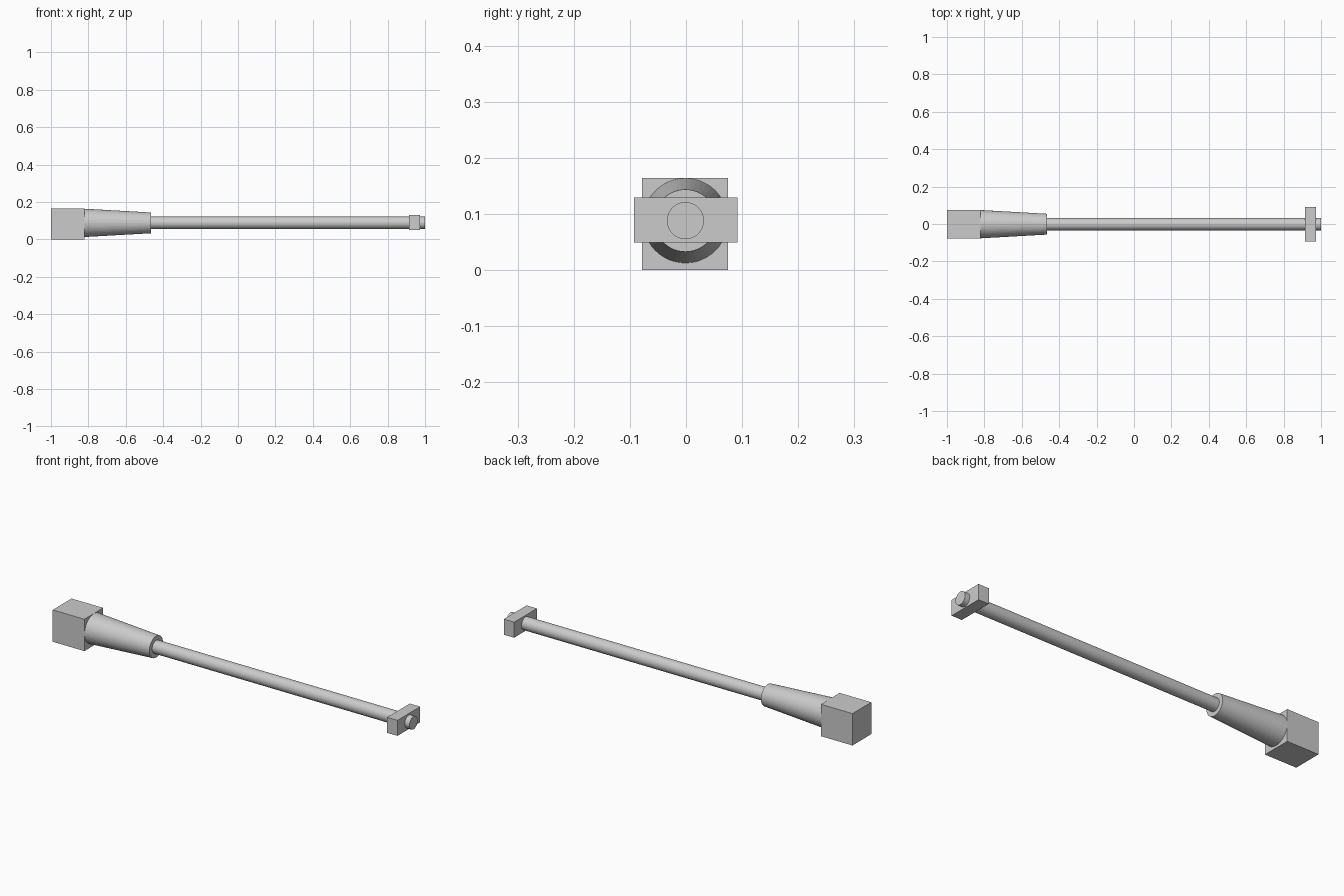
import bpy
from math import pi
from mathutils import Matrix

cube = bpy.data.objects.get("Cube")
if cube:
    bpy.data.objects.remove(cube, do_unlink=True)

AXIS_Y, AXIS_Z = -0.001, 0.088

grey = bpy.data.materials.new("plain grey")
grey.use_nodes = True
grey.diffuse_color = (0.6, 0.6, 0.6, 1)
grey.node_tree.nodes["Principled BSDF"].inputs["Base Color"].default_value = (0.6, 0.6, 0.6, 1)


def finish(name):
    obj = bpy.context.object
    obj.name = obj.data.name = name
    obj.data.materials.append(grey)
    return obj


def box(name, x, y, z):
    """Box spanning the given (low, high) ranges."""
    spans = (x, y, z)
    bpy.ops.mesh.primitive_cube_add(size=1, location=[(a + b) / 2 for a, b in spans])
    obj = finish(name)
    obj.data.transform(Matrix.Diagonal([b - a for a, b in spans] + [1]))
    return obj


def taper(name, x, r_start, r_end, sides):
    """Flat-faceted round part running along x."""
    bpy.ops.mesh.primitive_cone_add(
        vertices=sides, radius1=r_start, radius2=r_end, depth=x[1] - x[0],
        location=((x[0] + x[1]) / 2, AXIS_Y, AXIS_Z), rotation=(0, pi / 2, 0))
    return finish(name)


# Square end block
box("end_block", (-1, -0.82), (-0.078, 0.075), (0, 0.164))
# Tapered sleeve
taper("tapered_sleeve", (-0.82, -0.465), 0.0755, 0.0555, 48)
# Long rod, passing through the crossbar to a short stub
taper("rod", (-0.465, 1), 0.033, 0.033, 48)
# Crossbar near the tip
box("crossbar", (0.914, 0.973), (-0.093, 0.092), (0.049, 0.129))
